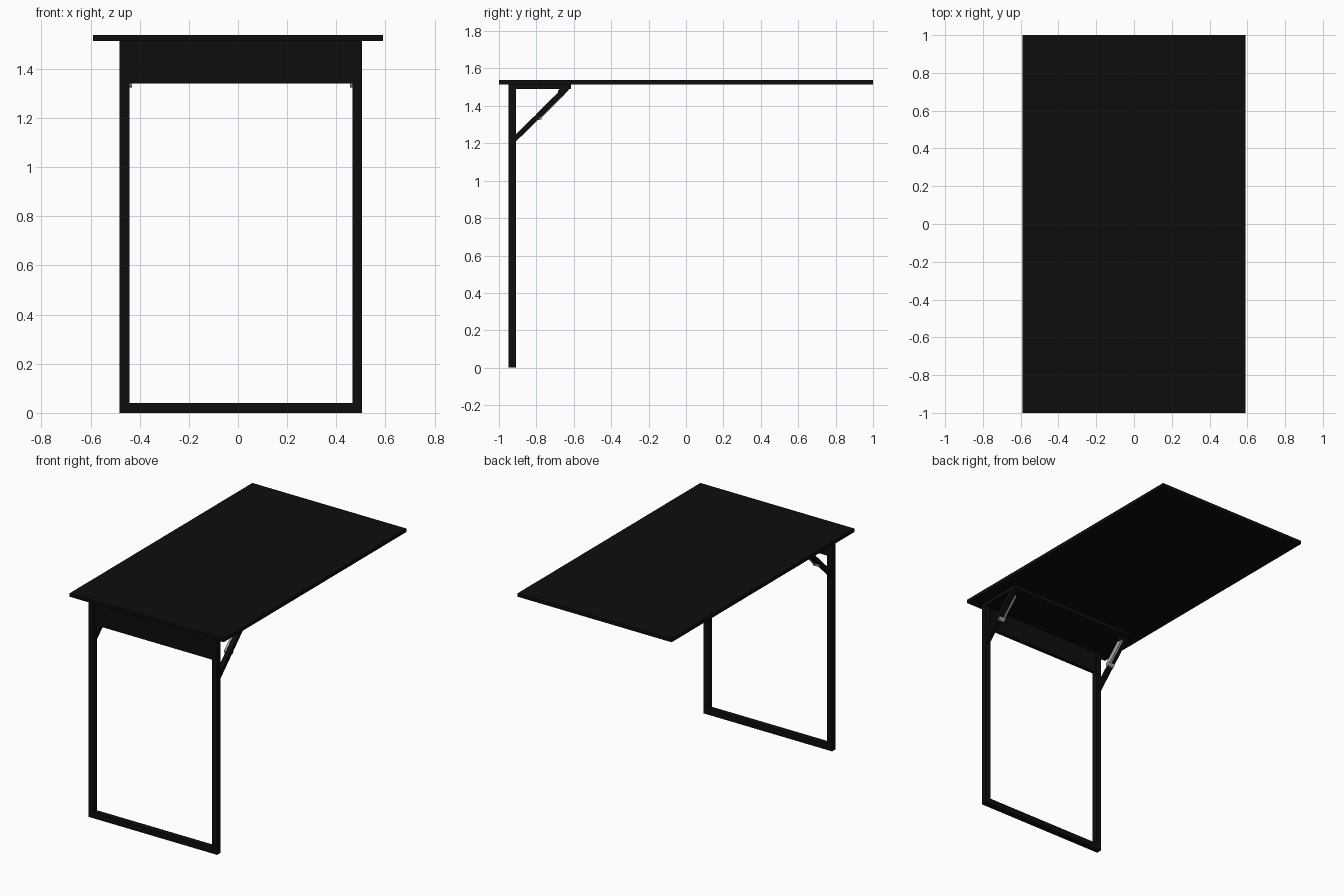
import bpy, bmesh, math
from mathutils import Vector

if "Cube" in bpy.data.objects:
    bpy.data.objects.remove(bpy.data.objects["Cube"])


def material(name, v):
    m = bpy.data.materials.new(name)
    m.diffuse_color = (v, v, v, 1)
    m.use_nodes = True
    m.node_tree.nodes["Principled BSDF"].inputs["Base Color"].default_value = m.diffuse_color
    return m


BLACK = material("black_paint", 0.004)
STEEL = material("steel", 0.4)


def extrude_x(name, profile, x0, x1, mat):
    """Extrude a closed (y, z) profile from x0 to x1."""
    bm = bmesh.new()
    face = bm.faces.new([bm.verts.new((x0, y, z)) for y, z in profile])
    ext = bmesh.ops.extrude_face_region(bm, geom=[face])
    verts = [g for g in ext["geom"] if isinstance(g, bmesh.types.BMVert)]
    bmesh.ops.translate(bm, verts=verts, vec=(x1 - x0, 0, 0))
    bmesh.ops.recalc_face_normals(bm, faces=bm.faces)
    me = bpy.data.meshes.new(name)
    bm.to_mesh(me)
    bm.free()
    me.materials.append(mat)
    ob = bpy.data.objects.new(name, me)
    bpy.context.collection.objects.link(ob)
    return ob


def box(name, x, y, z, mat=BLACK):
    return extrude_x(name, [(y[0], z[0]), (y[1], z[0]), (y[1], z[1]), (y[0], z[1])], *x, mat)


def bar(name, a, b, thick, x0, x1, mat):
    """Straight bar in the side plane from a to b."""
    a, b = Vector(a), Vector(b)
    d = (b - a).normalized() * thick / 2
    n = Vector((-d.y, d.x))
    return extrude_x(name, [a + n, a - n, b - n, b + n], x0, x1, mat)


def pin(name, c, r, x0, x1, mat):
    ring = [(c[0] + r * math.cos(i * math.tau / 16), c[1] + r * math.sin(i * math.tau / 16))
            for i in range(16)]
    return extrude_x(name, ring, x0, x1, mat)


XL, XR, W = -0.482, 0.505, 0.04   # outer edges of the leg frame, tube width
LEG_Y = (-0.95, -0.91)

# Table top and the mounting plate beneath it
box("table_top", (-0.59, 0.59), (-1, 1), (1.514, 1.538))
box("mounting_plate", (XL, XR), (-0.95, -0.615), (1.489, 1.514))

# Leg frame: foot rail and apron panel between the legs
box("foot_rail", (XL + W, XR - W), LEG_Y, (0, 0.04))
box("apron", (XL + W, XR - W), (-0.947, -0.92), (1.34, 1.489))

# Legs with diagonal folding braces, steel links on the inner side
for side, outer, s in (("left", XL, 1), ("right", XR, -1)):
    inner = outer + s * W
    box(side + "_leg", sorted((outer, inner)), LEG_Y, (0, 1.489))
    bar(side + "_brace", (-0.922, 1.217), (-0.635, 1.497), 0.028, outer, inner - s * 0.008, BLACK)
    bar(side + "_brace_link", (-0.79, 1.342), (-0.66, 1.472), 0.034,
        inner - s * 0.008, inner + s * 0.006, STEEL)
    for i, c in enumerate(((-0.786, 1.34), (-0.667, 1.476))):
        pin(f"{side}_pin_{i}", c, 0.017, outer + s * 0.002, inner + s * 0.01, STEEL if i == 0 else BLACK)
